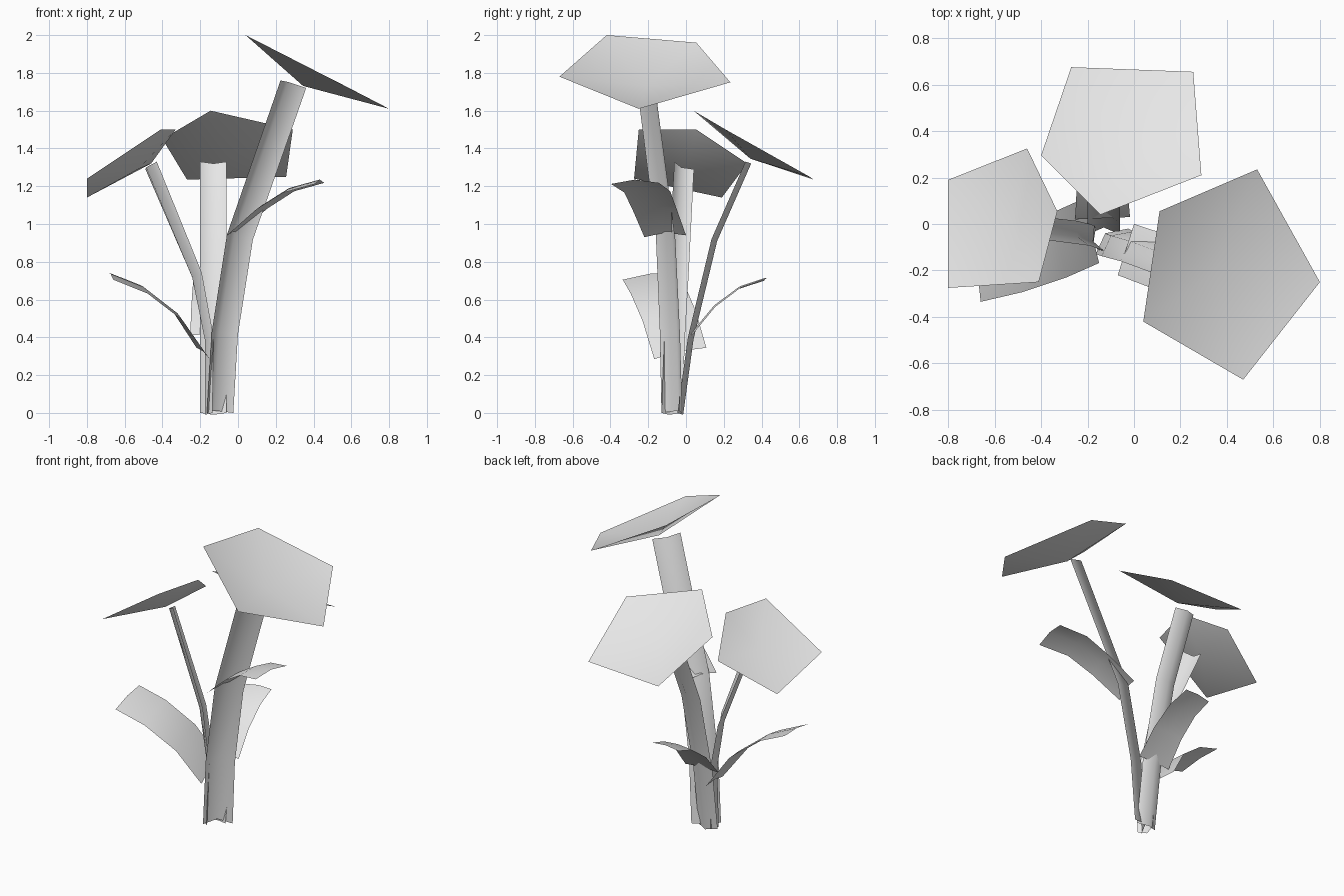
import bpy
from mathutils import Vector

default_cube = bpy.data.objects.get("Cube")
if default_cube:
    bpy.data.objects.remove(default_cube, do_unlink=True)

# One plain grey for the whole plant
grey = bpy.data.materials.new("plain_grey")
grey.use_nodes = True
colour = (0.8, 0.8, 0.8, 1)
grey.diffuse_color = colour
grey.node_tree.nodes["Principled BSDF"].inputs["Base Color"].default_value = colour


def make_object(name, vertices, faces):
    """Create a smooth-shaded mesh object in the plant's material."""
    mesh = bpy.data.meshes.new(name)
    mesh.from_pydata(vertices, [], faces)
    mesh.materials.append(grey)
    for polygon in mesh.polygons:
        polygon.use_smooth = True
    mesh.update()
    plant_part = bpy.data.objects.new(name, mesh)
    bpy.context.scene.collection.objects.link(plant_part)
    return plant_part


def folded_strip(name, path, start_half, end_half, fold):
    """Sweep a shallow three-point fold along a path, blending its width."""
    vertices, faces = [], []
    start_half, end_half, fold = Vector(start_half), Vector(end_half), Vector(fold)
    last = len(path) - 1
    for row, point in enumerate(path):
        centre = Vector(point)
        half = start_half.lerp(end_half, row / last)
        vertices += [centre - half, centre + fold, centre + half]
    for row in range(last):
        for column in range(2):
            corner = row * 3 + column
            faces.append((corner, corner + 3, corner + 4, corner + 1))
    return make_object(name, vertices, faces)


def flower(name, rim, depth):
    """Build a shallow five-sided cup (rim clockwise from above), point down."""
    rim = [Vector(point) for point in rim]
    count = len(rim)
    middle = sum(rim, Vector()) / count
    normal = Vector()
    for index, point in enumerate(rim):
        following = rim[(index + 1) % count]
        normal += (following - middle).cross(point - middle)
    apex = middle - normal.normalized() * depth
    faces = [(count, (index + 1) % count, index) for index in range(count)]
    return make_object(name, rim + [apex], faces)


# Stems: folded strips leaning away from a shared foot
folded_strip("tall_left_stem",
             [(-.095, -.075, 0), (-.07, -.085, .42), (.01, -.108, .93), (.293, -.213, 1.74)],
             (.07, .055, 0), (.068, .05, -.02), (-.029, .035, .012))
folded_strip("back_stem",
             [(-.13, -.045, 0), (-.13, .01, .4), (-.13, .135, .92), (-.13, .315, 1.33)],
             (.07, 0, 0), (.07, 0, 0), (0, .03, -.01))
folded_strip("right_stem",
             [(-.15, -.075, 0), (-.15, -.06, .4), (-.217, -.04, .73), (-.46, -.01, 1.31)],
             (-.015, .055, 0), (-.03, .052, -.02), (-.026, -.015, -.01))

# Leaves: broad strips that arch outward to a blunt tip
folded_strip("left_leaf",
             [(-.035, -.11, .935), (.12, -.165, 1.075), (.27, -.205, 1.17), (.432, -.27, 1.215)],
             (.035, .11, .005), (.025, .127, .003), (0, 0, .02))
folded_strip("right_leaf",
             [(-.185, -.03, .315), (-.32, -.09, .515), (-.5, -.15, .655), (-.675, -.19, .725)],
             (-.035, .138, .03), (-.015, .145, .02), (0, 0, .012))
folded_strip("back_leaf",
             [(-.135, .025, .41), (-.138, .15, .56), (-.14, .285, .66), (-.145, .42, .705)],
             (.118, .005, 0), (.092, .005, .005), (0, 0, .01))

# Flowers: tilted five-sided cups on the stem tops
flower("tall_left_flower",
       [(.11, .055, 1.96), (.53, .235, 1.75), (.8, -.25, 1.61),
        (.47, -.67, 1.78), (.04, -.42, 2)], .1)
flower("back_flower",
       [(-.4, .295, 1.45), (-.27, .675, 1.235), (.255, .655, 1.25),
        (.29, .21, 1.5), (-.145, .04, 1.6)], .07)
flower("right_flower",
       [(-.8, .19, 1.14), (-.46, .325, 1.32), (-.33, .055, 1.5),
        (-.41, -.25, 1.5), (-.8, -.275, 1.24)], .06)
